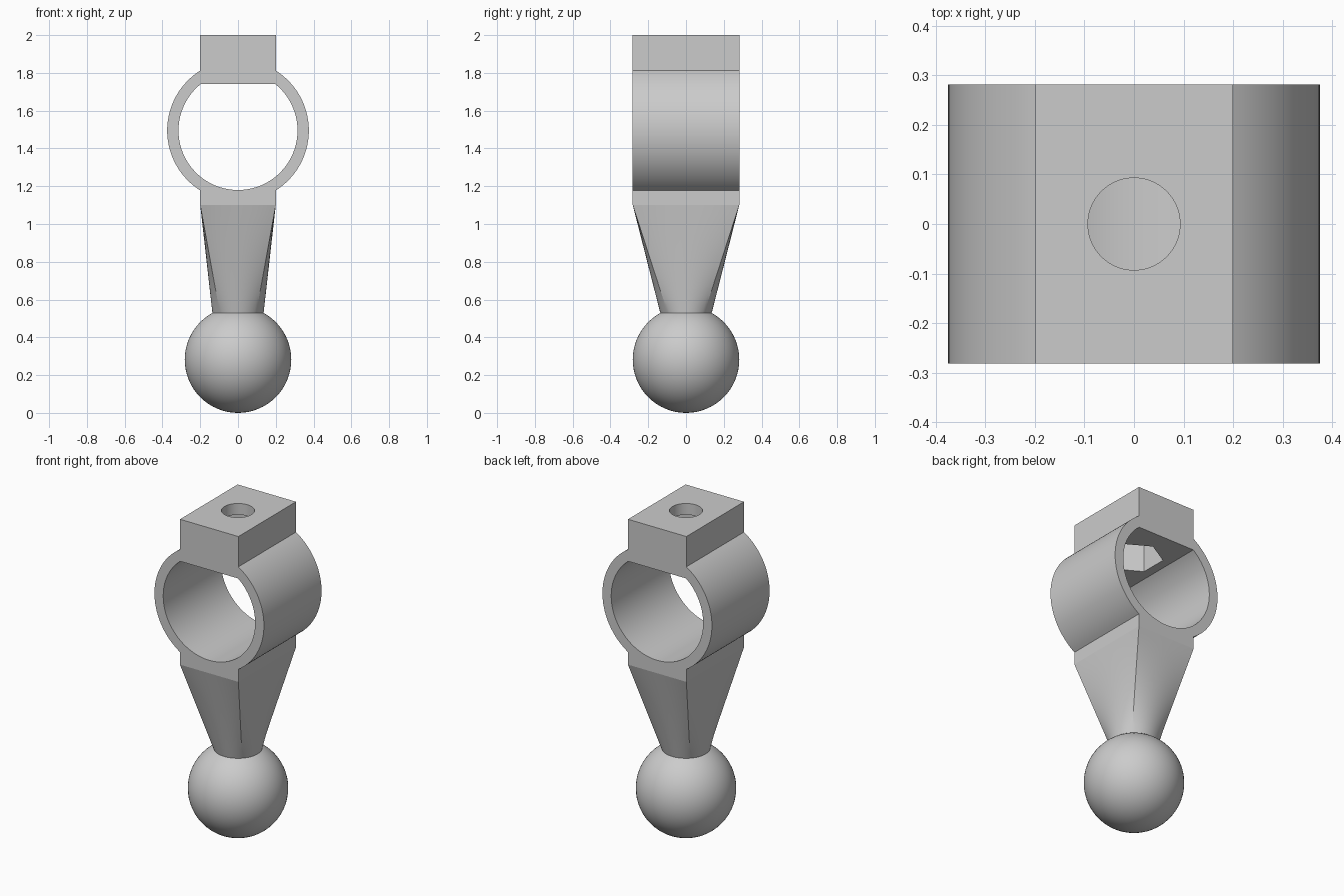
import bpy, bmesh
from math import pi, sin, cos, asin, acos, radians

cube = bpy.data.objects.get("Cube")
if cube:
    bpy.data.objects.remove(cube, do_unlink=True)

GREY = (0.6, 0.6, 0.6, 1)
mat = bpy.data.materials.new("plain grey")
mat.use_nodes = True
mat.diffuse_color = GREY
mat.node_tree.nodes["Principled BSDF"].inputs["Base Color"].default_value = GREY

HX, HY = 0.20, 0.282          # half width and half depth of the blocks
RING_Z, R_OUT, R_IN = 1.495, 0.375, 0.315
BASE_Z, CLAMP_Z, TOP_Z = 1.10, 1.74, 2.0
NECK_Z, NECK_R, BALL_R = 0.525, 0.135, 0.282


def activate(ob):
    bpy.ops.object.select_all(action="DESELECT")
    ob.select_set(True)
    bpy.context.view_layer.objects.active = ob


def finish(ob, name, angle=30):
    ob.name = ob.data.name = name
    ob.data.materials.clear()
    ob.data.materials.append(mat)
    activate(ob)
    bpy.ops.object.shade_smooth_by_angle(angle=radians(angle))


def arc(radius, start, end, steps):
    return [(radius * cos(start + (end - start) * i / steps),
             RING_Z + radius * sin(start + (end - start) * i / steps))
            for i in range(steps + 1)]


# Ring clamp: outer outline with blocks above and below, and a flat-topped bore
a = acos(HX / R_OUT)
right = arc(R_OUT, -a, a, 40)
outline = [(HX, BASE_Z)] + right + [(HX, TOP_Z)]
outline += [(-x, z) for x, z in reversed(outline)]
b = asin((CLAMP_Z - RING_Z) / R_IN)
bore = arc(R_IN, pi - b, 2 * pi + b, 96)

curve = bpy.data.curves.new("clamp_profile", "CURVE")
curve.dimensions = "2D"
curve.fill_mode = "BOTH"
curve.extrude = HY
for loop in (outline, bore):
    spline = curve.splines.new("POLY")
    spline.points.add(len(loop) - 1)
    for p, (x, z) in zip(spline.points, loop):
        p.co = (x, z, 0, 1)
    spline.use_cyclic_u = True
clamp = bpy.data.objects.new("ring_clamp", curve)
bpy.context.collection.objects.link(clamp)
clamp.rotation_euler.x = pi / 2
activate(clamp)
bpy.ops.object.convert(target="MESH")
clamp = bpy.context.object
bpy.ops.object.transform_apply(rotation=True)
bm = bmesh.new()
bm.from_mesh(clamp.data)
bmesh.ops.remove_doubles(bm, verts=bm.verts, dist=0.0001)
bmesh.ops.recalc_face_normals(bm, faces=bm.faces)
bm.to_mesh(clamp.data)
bm.free()


# Screw hole through the top block and hexagonal nut pocket beneath it
def drill(sides, radius, bottom, top, turn=0):
    bpy.ops.mesh.primitive_cylinder_add(
        vertices=sides, radius=radius, depth=top - bottom,
        location=(0, 0, (bottom + top) / 2), rotation=(0, 0, turn))
    cutter = bpy.context.object
    cutter.hide_render = True
    mod = clamp.modifiers.new("cut", "BOOLEAN")
    mod.operation, mod.solver, mod.object = "DIFFERENCE", "EXACT", cutter
    activate(clamp)
    bpy.ops.object.modifier_apply(modifier=mod.name)
    bpy.data.objects.remove(cutter, do_unlink=True)


drill(64, 0.093, 1.6, 2.1)
drill(6, 0.165, 1.6, 1.93)
finish(clamp, "ring_clamp")

# Stem: ruled loft from a rectangle down to a round neck
N = 16
corners = [(HX, HY), (-HX, HY), (-HX, -HY), (HX, -HY)]
bm = bmesh.new()
top, low = [], []
for k in range(4):
    (x0, y0), (x1, y1) = corners[k], corners[(k + 1) % 4]
    for i in range(N):
        t = i / N
        ang = pi / 4 + (k + t) * pi / 2
        top.append((x0 + (x1 - x0) * t, y0 + (y1 - y0) * t, BASE_Z))
        low.append((NECK_R * cos(ang), NECK_R * sin(ang), NECK_Z))
LEVELS = 12
rows = [[bm.verts.new([p + (q - p) * j / LEVELS for p, q in zip(u, v)])
         for u, v in zip(top, low)] for j in range(LEVELS + 1)]
for r0, r1 in zip(rows, rows[1:]):
    for i in range(4 * N):
        n = (i + 1) % (4 * N)
        bm.faces.new((r0[i], r0[n], r1[n], r1[i]))
bm.faces.new(rows[0])
bm.faces.new(rows[-1])
bmesh.ops.recalc_face_normals(bm, faces=bm.faces)
mesh = bpy.data.meshes.new("stem")
bm.to_mesh(mesh)
bm.free()
stem = bpy.data.objects.new("stem", mesh)
bpy.context.collection.objects.link(stem)
finish(stem, "stem", 20)

# Ball at the foot
bpy.ops.mesh.primitive_uv_sphere_add(segments=64, ring_count=32, radius=BALL_R,
                                     location=(0, 0, BALL_R))
finish(bpy.context.object, "ball")
